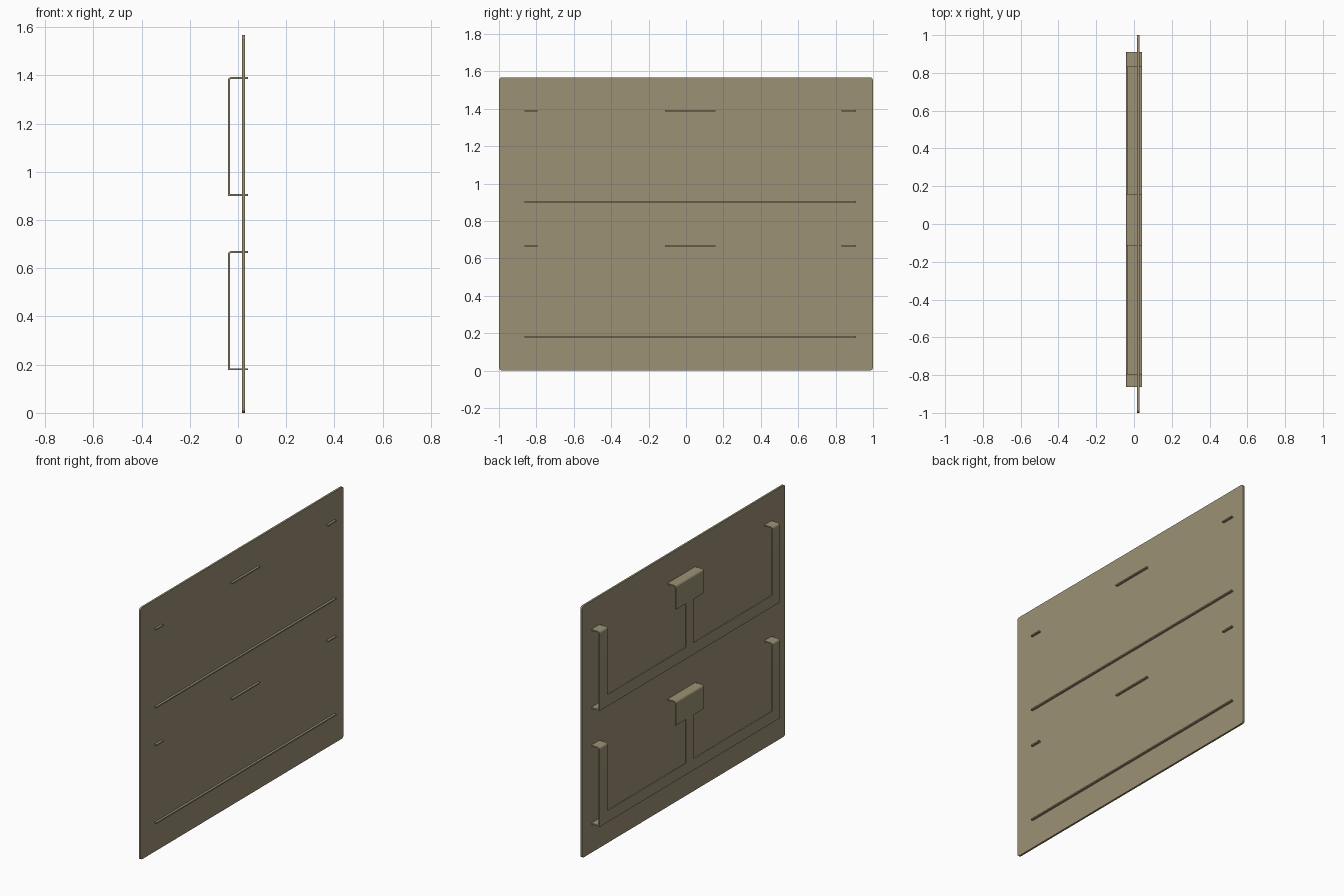
import bpy, bmesh, math

if "Cube" in bpy.data.objects:
    bpy.data.objects.remove(bpy.data.objects["Cube"])

tan = bpy.data.materials.new("tan_metal")
tan.diffuse_color = (0.328, 0.283, 0.174, 1)
tan.use_nodes = True
tan.node_tree.nodes["Principled BSDF"].inputs["Base Color"].default_value = tan.diffuse_color


def finish(name, bm):
    me = bpy.data.meshes.new(name)
    bm.to_mesh(me)
    bm.free()
    me.materials.append(tan)
    ob = bpy.data.objects.new(name, me)
    bpy.context.collection.objects.link(ob)
    return ob


# Back panel: thin sheet with slightly rounded corners
H, R = 1.568, 0.018
bm = bmesh.new()
loop = []
for cy, cz, a0 in ((1 - R, H - R, 0), (R - 1, H - R, 90), (R - 1, R, 180), (1 - R, R, 270)):
    for i in range(6):
        a = math.radians(a0 + i * 18)
        loop.append(bm.verts.new((0.016, cy + R * math.cos(a), cz + R * math.sin(a))))
face = bm.faces.new(loop)
ext = bmesh.ops.extrude_face_region(bm, geom=[face])["geom"]
bmesh.ops.translate(bm, vec=(0.012, 0, 0), verts=[g for g in ext if isinstance(g, bmesh.types.BMVert)])
bmesh.ops.recalc_face_normals(bm, faces=bm.faces)
finish("back_panel", bm)

# Folded bracket: a grid of columns (y) along a bent path (x, z), some cells left open
XF, XB, HT, BEND = -0.042, 0.042, 0.494, 0.014
cols = [-0.863, -0.794, -0.113, -0.014, 0.06, 0.159, 0.831, 0.91]
path = [(XB, 0), (XF, 0), (XF, 0.072), (XF, 0.345)]
for i in range(5):
    a = math.pi - i * math.pi / 8
    path.append((XF + BEND + BEND * math.cos(a), HT - BEND + BEND * math.sin(a)))
path.append((XB, HT))


def bracket(name, z0):
    bm = bmesh.new()
    grid = {}

    def vert(c, s):
        if (c, s) not in grid:
            grid[c, s] = bm.verts.new((path[s][0], cols[c], z0 + path[s][1]))
        return grid[c, s]

    for s in range(len(path) - 1):
        if s < 2:
            used = range(7)            # bottom lip and long strip
        elif s == 2:
            used = (0, 3, 6)           # side arms and stem
        else:
            used = (0, 2, 3, 4, 6)     # side arms and wide middle tab
        for c in used:
            bm.faces.new((vert(c, s), vert(c, s + 1), vert(c + 1, s + 1), vert(c + 1, s)))
    ob = finish(name, bm)
    mod = ob.modifiers.new("thickness", "SOLIDIFY")
    mod.thickness = 0.008
    mod.offset = -1
    mod.use_even_offset = True
    bpy.ops.object.select_all(action="DESELECT")
    ob.select_set(True)
    bpy.context.view_layer.objects.active = ob
    bpy.ops.object.modifier_apply(modifier=mod.name)
    bpy.ops.object.shade_smooth_by_angle(angle=math.radians(30))


bracket("lower_bracket", 0.177)
bracket("upper_bracket", 0.899)
